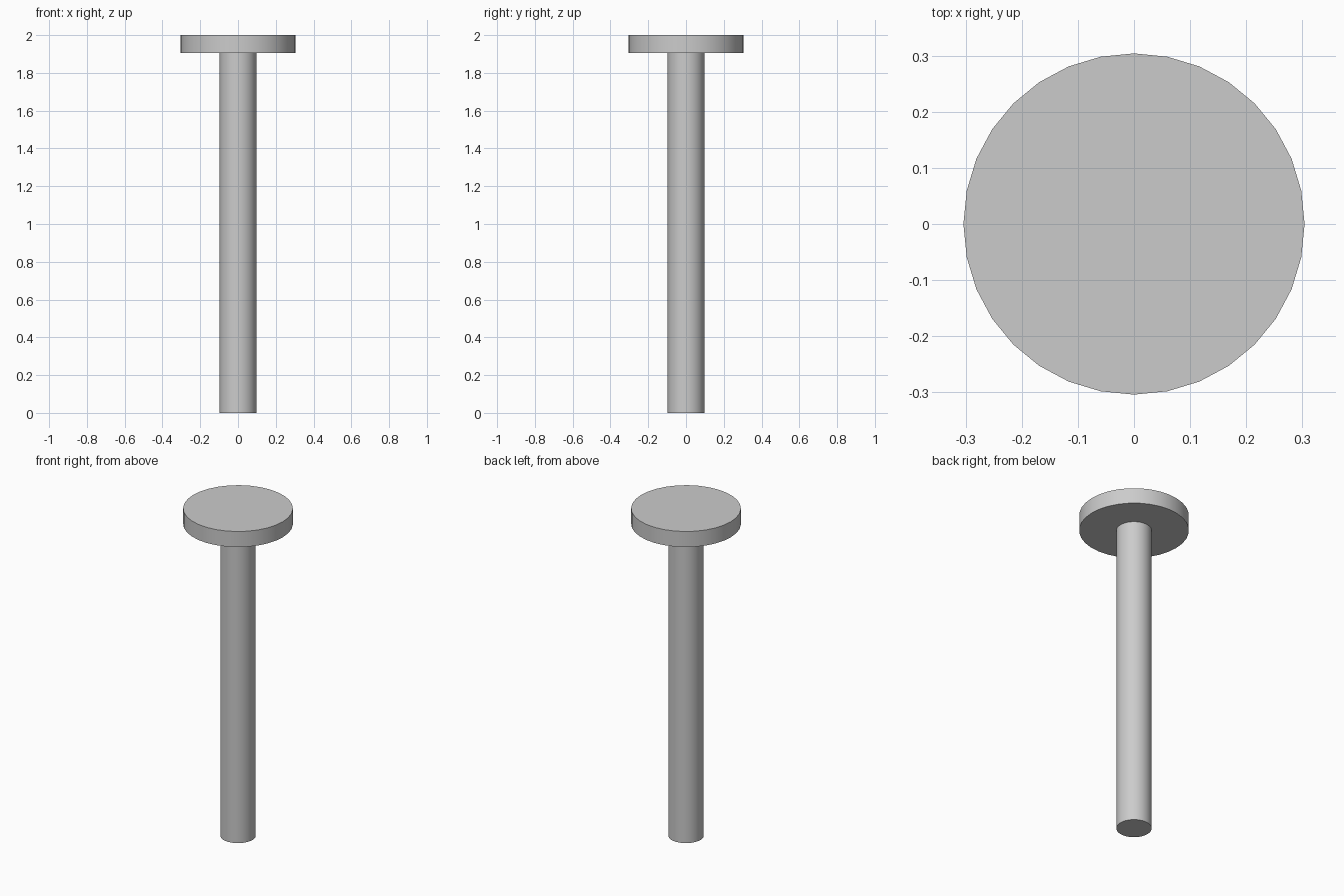
import bpy
import math

cube = bpy.data.objects.get("Cube")
if cube:
    bpy.data.objects.remove(cube, do_unlink=True)

# Single plain grey material
grey = bpy.data.materials.new("light_grey")
grey.use_nodes = True
colour = (0.6, 0.6, 0.6, 1.0)
grey.diffuse_color = colour
grey.node_tree.nodes["Principled BSDF"].inputs["Base Color"].default_value = colour


def cylinder(name, radius, bottom, top):
    """Upright smooth-sided cylinder with sharp rims."""
    bpy.ops.mesh.primitive_cylinder_add(
        vertices=32, radius=radius, depth=top - bottom,
        location=(0, 0, (bottom + top) / 2))
    part = bpy.context.object
    part.name = name
    part.data.materials.append(grey)
    bpy.ops.object.shade_smooth_by_angle(angle=math.radians(30))
    return part


HEAD_BOTTOM = 1.905

# Long round shaft
cylinder("shaft", 0.098, 0.0, HEAD_BOTTOM)

# Flat disc head on top
cylinder("head", 0.304, HEAD_BOTTOM, 2.0)
